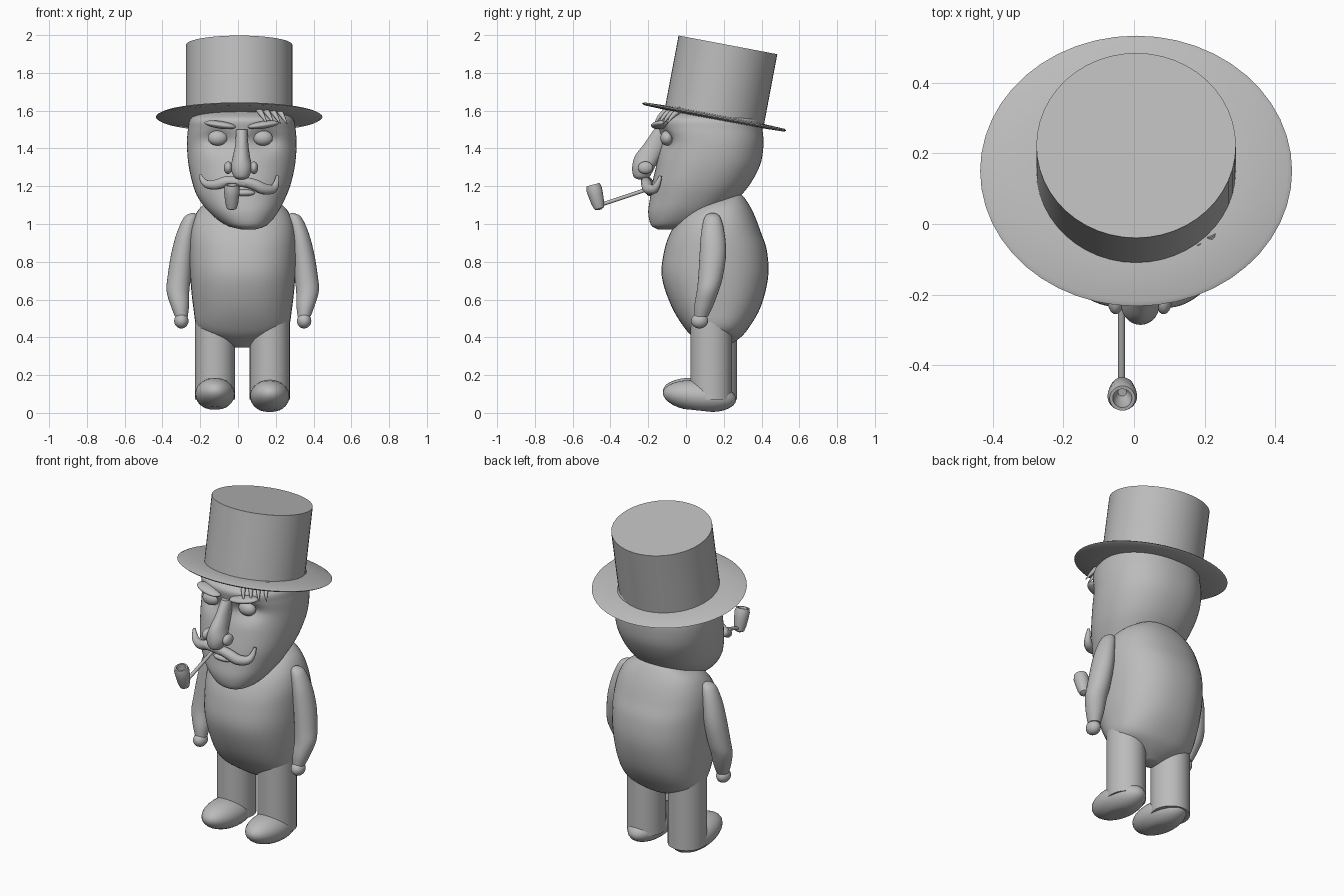
import bpy, bmesh, math
from mathutils import Vector

if "Cube" in bpy.data.objects:
    bpy.data.objects.remove(bpy.data.objects["Cube"])

grey = bpy.data.materials.new("plain_grey")
grey.diffuse_color = (0.5, 0.5, 0.5, 1)
grey.use_nodes = True
grey.node_tree.nodes["Principled BSDF"].inputs["Base Color"].default_value = grey.diffuse_color
CX = 0.025  # symmetry line of the figure


def finish(ob, name, angle=40):
    ob.name = name
    ob.data.materials.clear()
    ob.data.materials.append(grey)
    bpy.ops.object.select_all(action='DESELECT')
    ob.select_set(True)
    bpy.context.view_layer.objects.active = ob
    bpy.ops.object.shade_smooth_by_angle(angle=math.radians(angle))
    return ob


def skin_rings(name, rings, angle=40):
    """Joins rings of points into a closed skin."""
    bm = bmesh.new()
    vr = [[bm.verts.new(p) for p in r] for r in rings]
    n = len(vr[0])
    for a, b in zip(vr, vr[1:]):
        for i in range(n):
            j = (i + 1) % n
            bm.faces.new((a[i], a[j], b[j], b[i]))
    bm.faces.new(vr[0])
    bm.faces.new(vr[-1])
    bmesh.ops.recalc_face_normals(bm, faces=bm.faces)
    me = bpy.data.meshes.new(name)
    bm.to_mesh(me)
    bm.free()
    ob = bpy.data.objects.new(name, me)
    bpy.context.collection.objects.link(ob)
    return finish(ob, name, angle)


def loft(name, keys, expo=2.0, n=40, steps=5):
    """Keys (x, y, z, rx, ry), smoothed along their order."""
    k = [Vector(v) for v in keys]
    k = [k[0]] + k + [k[-1]]
    secs = []
    for i in range(1, len(k) - 2):
        p0, p1, p2, p3 = k[i - 1:i + 3]
        for s in range(steps):
            t = s / steps
            secs.append(0.5 * (2 * p1 + (p2 - p0) * t + (2 * p0 - 5 * p1 + 4 * p2 - p3) * t * t
                               + (3 * p1 - p0 - 3 * p2 + p3) * t ** 3))
    secs.append(k[-1])
    rings = []
    for x, y, z, rx, ry in secs:
        ring = []
        for i in range(n):
            a = 2 * math.pi * i / n
            c, s = math.cos(a), math.sin(a)
            ring.append((x + rx * math.copysign(abs(c) ** (2 / expo), c),
                         y + ry * math.copysign(abs(s) ** (2 / expo), s), z))
        rings.append(ring)
    return skin_rings(name, rings)


def lathe(name, profile, loc, tilt, sx=1, sy=1, n=48):
    rings = [[(r * sx * math.cos(2 * math.pi * i / n), r * sy * math.sin(2 * math.pi * i / n), z)
              for i in range(n)] for r, z in profile]
    ob = skin_rings(name, rings)
    ob.location = loc
    ob.rotation_euler.x = math.radians(tilt)
    return ob


def ball(name, loc, radii, rot=(0, 0, 0)):
    bpy.ops.mesh.primitive_uv_sphere_add(segments=28, ring_count=16, location=loc,
                                         rotation=[math.radians(a) for a in rot])
    ob = bpy.context.object
    ob.scale = radii
    return finish(ob, name, 180)


def tube(name, pts, radius):
    """Points (x, y, z, taper) swept as a round tube."""
    cu = bpy.data.curves.new(name, 'CURVE')
    cu.dimensions = '3D'
    cu.bevel_depth, cu.bevel_resolution, cu.use_fill_caps = radius, 4, True
    sp = cu.splines.new('NURBS')
    sp.points.add(len(pts) - 1)
    for p, (x, y, z, r) in zip(sp.points, pts):
        p.co, p.radius = (x, y, z, 1), r
    sp.use_endpoint_u, sp.order_u = True, 3
    ob = bpy.data.objects.new(name, cu)
    bpy.context.collection.objects.link(ob)
    bpy.ops.object.select_all(action='DESELECT')
    ob.select_set(True)
    bpy.context.view_layer.objects.active = ob
    bpy.ops.object.convert(target='MESH')
    return finish(bpy.context.object, name)


def upright(rows, cx):
    """Rows (z, front y, back y, half width) to loft keys."""
    return [(cx, (f + b) / 2, z, w, (b - f) / 2) for z, f, b, w in rows]


# Round body
loft("body", upright([(0.345, 0.12, 0.2, 0.04), (0.385, 0.06, 0.27, 0.14), (0.44, 0.0, 0.325, 0.235),
                      (0.56, -0.075, 0.395, 0.262), (0.72, -0.128, 0.435, 0.278), (0.86, -0.115, 0.428, 0.283),
                      (0.96, -0.08, 0.395, 0.278), (1.04, -0.03, 0.365, 0.255), (1.1, 0.04, 0.335, 0.21),
                      (1.15, 0.16, 0.3, 0.12), (1.165, 0.22, 0.27, 0.04)], CX), 2.3)

# Head, with the chin set slightly to one side and sunken eye sockets
keys = upright([(0.972, -0.15, -0.05, 0.04), (0.995, -0.185, 0.06, 0.11), (1.06, -0.2, 0.19, 0.18),
                (1.14, -0.19, 0.28, 0.232), (1.22, -0.178, 0.345, 0.262), (1.32, -0.155, 0.395, 0.283),
                (1.42, -0.135, 0.41, 0.29), (1.5, -0.145, 0.405, 0.285), (1.56, -0.14, 0.395, 0.27),
                (1.6, -0.05, 0.33, 0.2)], 0.02)
keys[0] = (0.055,) + keys[0][1:]
keys[1] = (0.045,) + keys[1][1:]
keys[2] = (0.03,) + keys[2][1:]
head = loft("head", keys, 2.25, n=72, steps=7)
for v in head.data.vertices:
    if v.co.y < 0.05:
        for ex in (-0.11, 0.14):
            d = ((v.co.x - ex) / 0.075) ** 2 + ((v.co.z - 1.445) / 0.055) ** 2
            v.co.y += 0.04 * math.exp(-d)

for s, side in ((-1, "left"), (1, "right")):
    # Arm and hand
    loft(side + "_arm", [(CX + s * o, y, z, rx, ry) for o, y, z, rx, ry in (
        (0.262, 0.14, 1.058, 0.008, 0.012), (0.275, 0.14, 1.035, 0.036, 0.042),
        (0.3, 0.142, 0.95, 0.05, 0.062), (0.32, 0.142, 0.84, 0.059, 0.07),
        (0.336, 0.13, 0.72, 0.062, 0.065), (0.343, 0.115, 0.645, 0.06, 0.058),
        (0.333, 0.095, 0.57, 0.049, 0.05), (0.325, 0.08, 0.51, 0.034, 0.036))], n=28)
    ball(side + "_hand", (CX + s * 0.325, 0.072, 0.487), (0.038, 0.045, 0.04))
    # Leg and shoe
    lx, ly, lz = 0.023 + s * 0.145, 0.147 - s * 0.014, 0.006 - s * 0.006
    lathe(side + "_leg", [(0.106, 0.07), (0.106, 0.52)], (lx, ly, 0), 0, 1, 1.04, 32)
    shoe = ball(side + "_shoe", (lx, 0.072, 0.088 + lz), (0.105, 0.195, 0.084), (-6, 0, 0))
    for v in shoe.data.vertices:
        v.co.z = max(v.co.z, -0.9)
    # Eye, brow and nostril
    ball(side + "_eye", (0.012 + s * 0.12, -0.1, 1.455), (0.052, 0.036, 0.04))
    ball(side + "_brow", (0.02 + s * 0.115, -0.138, 1.525), (0.085, 0.045, 0.02), (0, s * -8, s * 12))
    ball(side + "_nostril", (0.016 + s * 0.068, -0.215, 1.298), (0.023, 0.04, 0.033))

# Nose
loft("nose", [(0.018, -0.235, 1.235, 0.012, 0.015), (0.018, -0.235, 1.25, 0.04, 0.042),
              (0.018, -0.225, 1.3, 0.055, 0.06), (0.018, -0.2, 1.36, 0.045, 0.07),
              (0.02, -0.165, 1.42, 0.035, 0.06), (0.02, -0.13, 1.5, 0.03, 0.04)], n=28)

# Moustache halves and lip
tube("left_moustache", [(-0.2, -0.13, 1.262, 0.25), (-0.185, -0.15, 1.21, 0.7), (-0.11, -0.195, 1.205, 1),
                        (-0.05, -0.21, 1.235, 1), (0.04, -0.215, 1.215, 0.8)], 0.028)
tube("right_moustache", [(0.0, -0.215, 1.23, 0.8), (0.08, -0.21, 1.215, 1), (0.14, -0.2, 1.18, 1),
                         (0.205, -0.155, 1.185, 0.7), (0.208, -0.135, 1.255, 0.25)], 0.03)
ball("lower_lip", (0.03, -0.185, 1.165), (0.06, 0.025, 0.018))

# Fringe locks under the hat
for i, x in enumerate((0.13, 0.165, 0.2, 0.235)):
    y = -0.125 + i * 0.022
    tube("fringe_lock_%d" % (i + 1), [(x - 0.02, y + 0.03, 1.605, 1), (x, y - 0.02, 1.575, 0.8),
                                     (x + 0.025, y - 0.04, 1.53, 0.1)], 0.017)

# Pipe
tube("pipe_stem", [(-0.035, -0.14, 1.205, 1), (-0.035, -0.29, 1.155, 1), (-0.035, -0.45, 1.102, 1)], 0.01)
lathe("pipe_bowl", [(0.008, 0), (0.026, 0.008), (0.034, 0.035), (0.04, 0.085), (0.042, 0.115), (0.036, 0.138),
                    (0.027, 0.138), (0.024, 0.1), (0.012, 0.07)], (-0.033, -0.457, 1.075), 15, n=28)

# Tall hat, leaning back
hat = (0.006, 0.15, 1.567)
lathe("hat_brim", [(0.6, -0.013), (0.97, -0.008), (1.0, 0.0), (0.97, 0.007), (0.6, 0.013)],
      hat, -10.7, 0.441, 0.389)
lathe("hat_crown", [(1, 0.0), (1, 0.388)], hat, -10.7, 0.282, 0.266)
